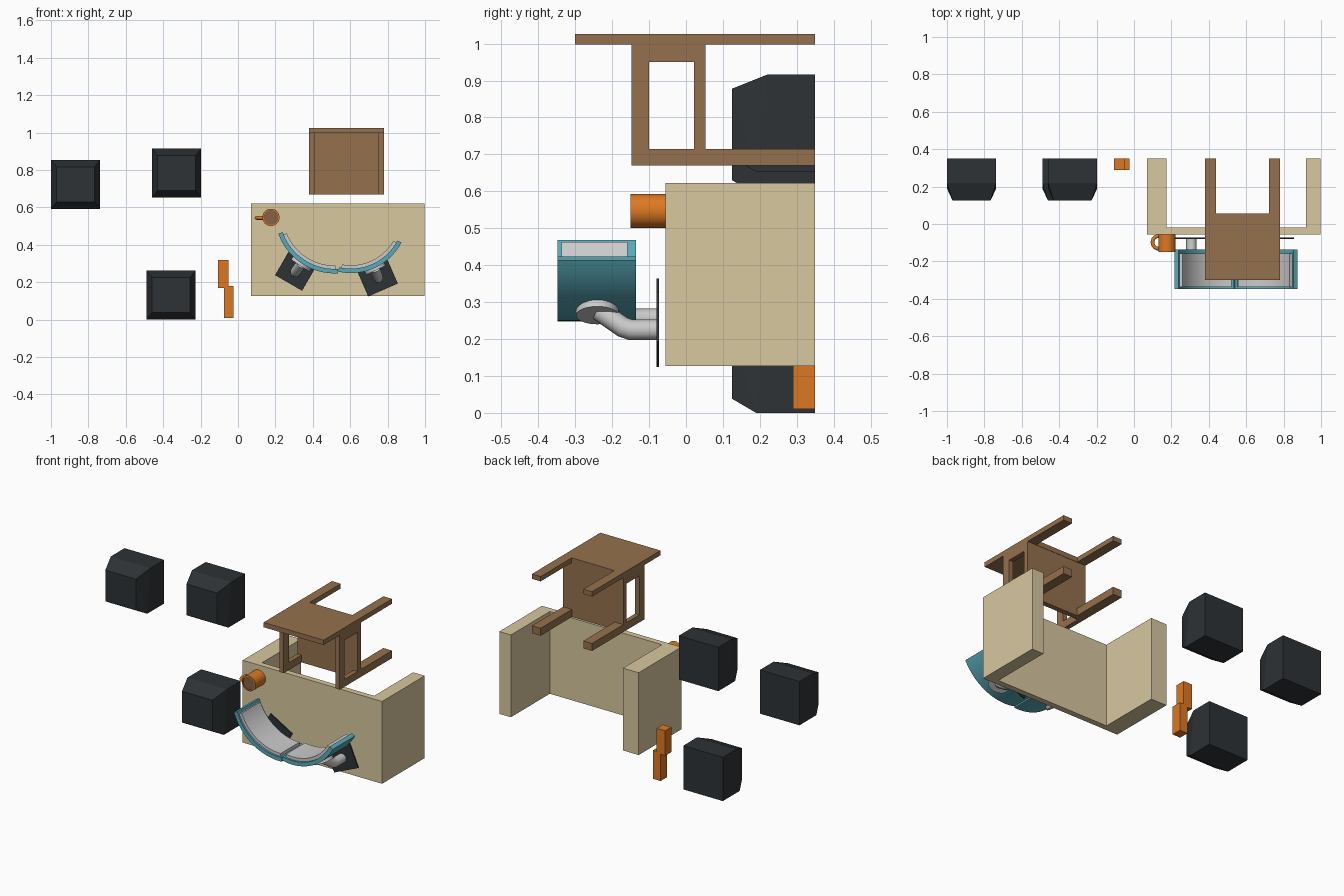
import bpy, bmesh, math
from mathutils import Vector, Matrix

if "Cube" in bpy.data.objects:
    bpy.data.objects.remove(bpy.data.objects["Cube"])


def material(name, rgb):
    m = bpy.data.materials.new(name)
    m.diffuse_color = (*rgb, 1)
    m.use_nodes = True
    m.node_tree.nodes["Principled BSDF"].inputs["Base Color"].default_value = m.diffuse_color
    return m


WOOD = material("brown_wood", (0.30, 0.165, 0.075))
TAN = material("tan", (0.69, 0.58, 0.35))
DARK = material("charcoal", (0.027, 0.032, 0.036))
ORANGE = material("orange", (0.72, 0.19, 0.017))
CYAN = material("teal", (0.10, 0.40, 0.48))
COFFEE = material("coffee", (0.25, 0.12, 0.06))


def finish(bm, name, mat=None, smooth=False):
    bmesh.ops.recalc_face_normals(bm, faces=bm.faces)
    me = bpy.data.meshes.new(name)
    bm.to_mesh(me)
    bm.free()
    ob = bpy.data.objects.new(name, me)
    bpy.context.collection.objects.link(ob)
    if mat:
        me.materials.append(mat)
    if smooth:
        select(ob)
        bpy.ops.object.shade_smooth_by_angle(angle=math.radians(35))
    return ob


def select(ob):
    bpy.ops.object.select_all(action='DESELECT')
    ob.select_set(True)
    bpy.context.view_layer.objects.active = ob


def box(name, x, y, z, mat):
    bm = bmesh.new()
    bmesh.ops.create_cube(bm, size=1)
    for v in bm.verts:
        v.co = [a + (b - a) * (c + 0.5) for (a, b), c in zip((x, y, z), v.co)]
    return finish(bm, name, mat)


def extrude_xz(name, pts, y0, y1, mat, smooth=False):
    bm = bmesh.new()
    f = bm.faces.new([bm.verts.new((x, y0, z)) for x, z in pts])
    r = bmesh.ops.extrude_face_region(bm, geom=[f])
    vs = [g for g in r["geom"] if isinstance(g, bmesh.types.BMVert)]
    bmesh.ops.translate(bm, vec=(0, y1 - y0, 0), verts=vs)
    return finish(bm, name, mat, smooth)


def tube(name, pts, radius, mat=None):
    cu = bpy.data.curves.new(name, 'CURVE')
    cu.dimensions = '3D'
    cu.bevel_depth = radius
    cu.bevel_resolution = 4
    cu.use_fill_caps = True
    sp = cu.splines.new('POLY')
    sp.points.add(len(pts) - 1)
    for p, c in zip(sp.points, pts):
        p.co = (*c, 1)
    ob = bpy.data.objects.new(name, cu)
    bpy.context.collection.objects.link(ob)
    if mat:
        cu.materials.append(mat)
    select(ob)
    bpy.ops.object.convert(target='MESH')
    bpy.ops.object.shade_smooth_by_angle(angle=math.radians(50))


def disc(name, centre, axis, r, depth, mat=None):
    bm = bmesh.new()
    rot = Vector(axis).to_track_quat('Z', 'Y').to_matrix().to_4x4()
    bmesh.ops.create_cone(bm, cap_ends=True, segments=32, radius1=r, radius2=r,
                          depth=depth, matrix=Matrix.Translation(centre) @ rot)
    return finish(bm, name, mat, True)


# Blank keycaps: square at the back, tapering towards the front face
def keycap(name, x, z, s=0.263):
    bm = bmesh.new()
    for i in (0, 1):
        for j in (0, 1):
            bm.verts.new((x + s * i, 0.35, z + s * j))
            bm.verts.new((x + s * i, 0.19 + 0.03 * j, z + s * j))
            bm.verts.new((x + 0.03 + (s - 0.06) * i, 0.125,
                          z + 0.038 + (s - 0.076) * j))
    bmesh.ops.convex_hull(bm, input=bm.verts)
    bmesh.ops.dissolve_limit(bm, angle_limit=0.01, verts=bm.verts, edges=bm.edges)
    finish(bm, name, DARK)


keycap("keycap_left", -1.0, 0.592)
keycap("keycap_middle", -0.46, 0.653)
keycap("keycap_lower", -0.49, 0.0)

# Plain orange bars, one stacked on the other
box("orange_bar_upper", (-0.107, -0.05), (0.29, 0.35), (0.17, 0.32), ORANGE)
box("orange_bar_lower", (-0.076, -0.024), (0.29, 0.35), (0.01, 0.18), ORANGE)

# Desk lying on its back: top panel and two side slabs
box("desk_top", (0.07, 0.997), (-0.055, -0.02), (0.127, 0.622), TAN)
box("desk_side_left", (0.07, 0.174), (-0.02, 0.35), (0.127, 0.622), TAN)
box("desk_side_right", (0.92, 0.997), (-0.02, 0.35), (0.127, 0.622), TAN)

# Chair: backrest, seat, then mirrored legs and arm frames
box("chair_back", (0.38, 0.78), (-0.30, 0.055), (0.997, 1.026), WOOD)
box("chair_seat", (0.38, 0.78), (0.022, 0.053), (0.67, 0.997), WOOD)
for side, sg in (("left", -1), ("right", 1)):
    def span(w):
        return tuple(sorted((0.58 + sg * 0.20, 0.58 + sg * (0.20 - w))))
    leg, arm = span(0.058), span(0.028)
    box("rear_leg_" + side, leg, (0.055, 0.35), (0.997, 1.026), WOOD)
    box("front_leg_" + side, leg, (0.053, 0.35), (0.67, 0.715), WOOD)
    box("arm_post_" + side, arm, (-0.148, 0.022), (0.67, 0.715), WOOD)
    box("arm_rest_" + side, arm, (-0.148, -0.10), (0.715, 0.95), WOOD)
    box("arm_back_" + side, arm, (-0.148, 0.022), (0.95, 0.997), WOOD)

# Mug with drink and handle
MX, MZ = 0.176, 0.547
bm = bmesh.new()
profile = [(0, -0.055), (0.046, -0.055), (0.046, -0.15), (0.039, -0.15),
           (0.039, -0.13), (0, -0.13)]
vs = [bm.verts.new((MX + r, y, MZ)) for r, y in profile]
es = [bm.edges.new(p) for p in zip(vs, vs[1:])]
bmesh.ops.spin(bm, geom=vs + es, cent=(MX, 0, MZ), axis=(0, 1, 0),
               angle=math.tau, steps=32)
bmesh.ops.remove_doubles(bm, verts=bm.verts, dist=1e-5)
finish(bm, "mug", ORANGE, True)
disc("drink", (MX, -0.137, MZ), (0, 1, 0), 0.039, 0.014, COFFEE)
handle = [(0.133 - 0.034 * math.sin(math.pi * i / 12),
           -0.098 + 0.034 * math.cos(math.pi * i / 12), MZ - 0.003) for i in range(13)]
tube("mug_handle", [(0.145, -0.064, MZ - 0.003)] + handle + [(0.145, -0.132, MZ - 0.003)],
     0.010, ORANGE)


# Curved monitor: arc band from chord ends a, b bulging downwards by sag
def monitor(side, a, b, sag, base, plate):
    a, b = Vector(a), Vector(b)
    d = (b - a).normalized()
    n = Vector((d.y, -d.x))
    half = (b - a).length / 2
    R = half * half / (2 * sag) + sag / 2
    mid = (a + b) / 2
    c = mid + n * (sag - R)
    w = math.asin(half / R)

    def band(r0, r1, w):
        def arc(r):
            return [c + r * (n * math.cos(t) + d * math.sin(t))
                    for t in (w * (i / 12 - 1) for i in range(25))]
        return arc(r0) + arc(r1)[::-1]
    extrude_xz("monitor_shell_" + side, band(R, R - 0.024, w),
               -0.348, -0.136, CYAN, True)
    extrude_xz("monitor_screen_" + side, band(R - 0.022, R - 0.042, w * 0.93),
               -0.337, -0.158, None, True)

    # Mount disc, bent neck and wall plate
    m = mid + n * sag
    disc("mount_disc_" + side, (m.x + n.x * 0.004, -0.24, m.y + n.y * 0.004),
         (n.x, 0, n.y), 0.058, 0.02)
    bx, bz = base
    tube("monitor_neck_" + side,
         [(bx, -0.073, bz), (bx, -0.15, bz),
          (bx + (m.x - bx) * 0.15, -0.172, bz + (m.y - bz) * 0.15),
          (m.x, -0.235, m.y)], 0.028)
    extrude_xz("mount_plate_" + side, plate, -0.080, -0.073, DARK)


def rectangle(corner, angle, w, h):
    p = Vector(corner)
    u = Vector((math.cos(angle), math.sin(angle)))
    v = Vector((-u.y, u.x))
    return [p, p + u * w, p + u * w + v * h, p + v * h]


monitor("left", (0.216, 0.460), (0.535, 0.248), 0.064, (0.307, 0.255),
        rectangle((0.198, 0.238), math.radians(-30), 0.167, 0.145))
monitor("right", (0.535, 0.257), (0.874, 0.413), 0.064, (0.748, 0.225),
        rectangle((0.696, 0.124), math.radians(23.5), 0.173, 0.145))
